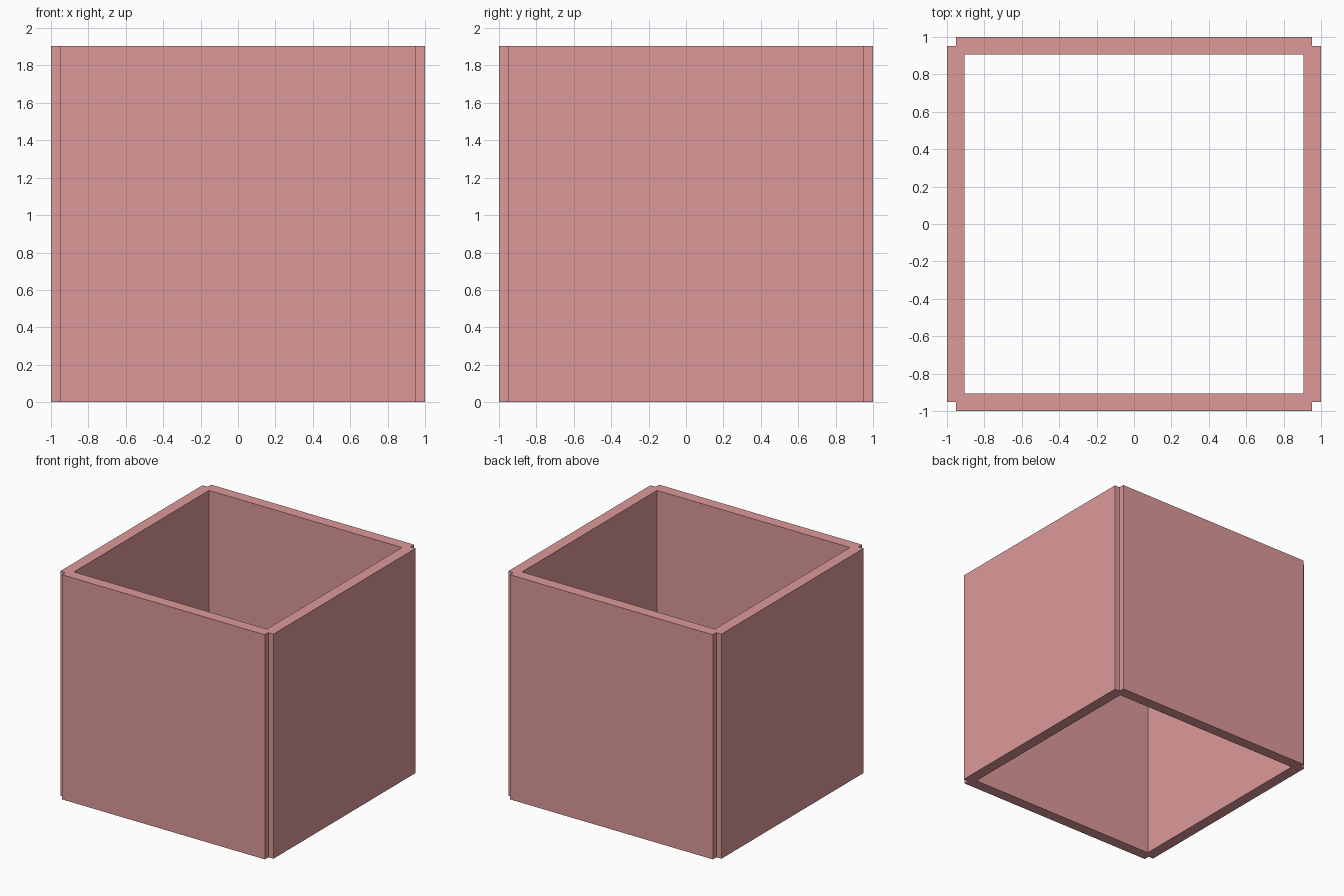
import bpy, bmesh

if "Cube" in bpy.data.objects:
    bpy.data.objects.remove(bpy.data.objects["Cube"])

HEIGHT = 1.905   # wall height
OUT = 1.0        # outer wall face
NOTCH = 0.952    # end of each wall panel, leaving a stepped corner
INNER = 0.905    # inner wall face

mat = bpy.data.materials.new("soft_red")
mat.diffuse_color = (0.72, 0.32, 0.32, 1)
mat.use_nodes = True
mat.node_tree.nodes["Principled BSDF"].inputs["Base Color"].default_value = mat.diffuse_color

bm = bmesh.new()


def turn(p, n):
    """Rotate a plan point by n quarter turns."""
    x, y = p
    for _ in range(n):
        x, y = -y, x
    return x, y


def ring(points, z):
    return [bm.verts.new((*turn(p, n), z)) for n in range(4) for p in points]


# Plan outlines: stepped outer corner, plain square inner corner
corner = [(OUT, NOTCH), (NOTCH, NOTCH), (NOTCH, OUT)]
outer_lo, outer_hi = ring(corner, 0), ring(corner, HEIGHT)
inner_lo, inner_hi = ring([(INNER, INNER)], 0), ring([(INNER, INNER)], HEIGHT)

# Outer and inner wall faces
for lo, hi in ((outer_lo, outer_hi), (inner_lo, inner_hi)):
    for i in range(len(lo)):
        j = (i + 1) % len(lo)
        bm.faces.new((lo[i], lo[j], hi[j], hi[i]))

# Open rims at top and bottom
for outer, inner in ((outer_lo, inner_lo), (outer_hi, inner_hi)):
    for n in range(4):
        a, b, c = outer[3 * n:3 * n + 3]
        d = outer[(3 * n + 3) % 12]
        i, j = inner[n], inner[(n + 1) % 4]
        bm.faces.new((a, b, i))
        bm.faces.new((b, c, i))
        bm.faces.new((c, d, j, i))

bmesh.ops.recalc_face_normals(bm, faces=bm.faces)
bmesh.ops.dissolve_limit(bm, angle_limit=0.01, verts=bm.verts, edges=bm.edges)
mesh = bpy.data.meshes.new("box_walls")
bm.to_mesh(mesh)
bm.free()
mesh.materials.append(mat)
bpy.context.collection.objects.link(bpy.data.objects.new("box_walls", mesh))
